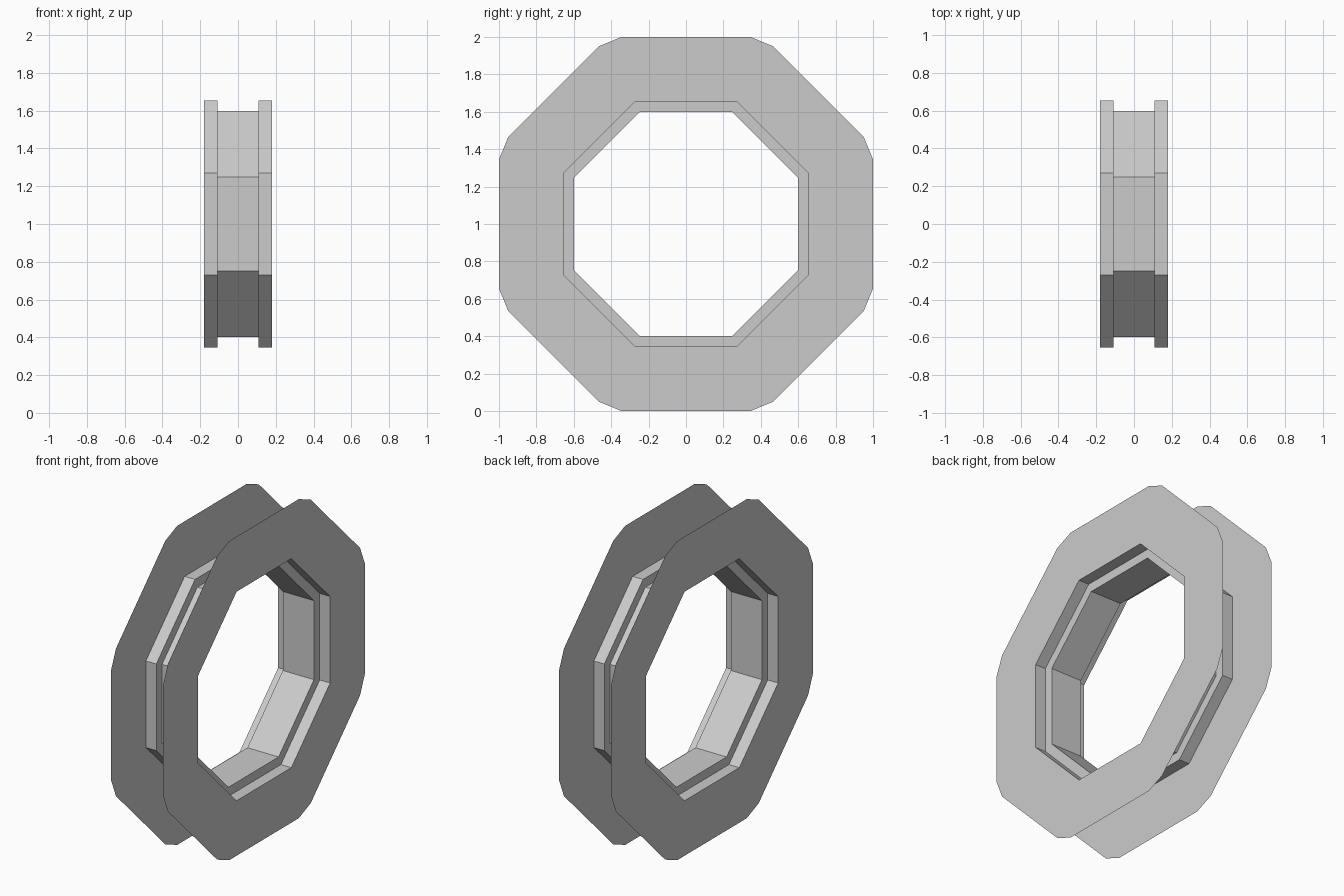
import bpy, bmesh, math

if "Cube" in bpy.data.objects:
    bpy.data.objects.remove(bpy.data.objects["Cube"])

PLATE_X, STEP_X = 0.18, 0.108          # flange plane, end of the stepped rim
R_OUT, R_RIM, R_TUBE = 1.0, 0.655, 0.598  # octagon apothems
CUT = 0.069                            # corner chamfer along each side
T = math.tan(math.pi / 8)


def side_point(x, apothem, side, along):
    """Point on one octagon side, 'along' measured from the side's middle."""
    a = side * math.pi / 4
    return (x, apothem * math.cos(a) - along * math.sin(a),
            1 + apothem * math.sin(a) + along * math.cos(a))


def corner(x, apothem, i):
    return side_point(x, apothem, i % 8, apothem * T)


def finish(name, bm):
    bmesh.ops.remove_doubles(bm, verts=bm.verts, dist=1e-4)
    bmesh.ops.recalc_face_normals(bm, faces=bm.faces)
    mesh = bpy.data.meshes.new(name)
    bm.to_mesh(mesh)
    bm.free()
    bpy.context.collection.objects.link(bpy.data.objects.new(name, mesh))


def face(bm, points):
    bm.faces.new([bm.verts.new(p) for p in points])


# Thin flat flanges: octagon with chamfered corners and an octagonal hole
half = R_OUT * T - CUT
for name, x in (("left_flange", -PLATE_X), ("right_flange", PLATE_X)):
    bm = bmesh.new()
    for i in range(8):
        face(bm, [corner(x, R_RIM, i - 1), side_point(x, R_OUT, i, -half),
                  side_point(x, R_OUT, i, half), corner(x, R_RIM, i)])
        face(bm, [corner(x, R_RIM, i), side_point(x, R_OUT, i, half),
                  side_point(x, R_OUT, i + 1, -half)])
    finish(name, bm)

# Stepped octagonal hub between the flanges: rim, step, tube, step, rim
profile = [(-PLATE_X, R_RIM), (-STEP_X, R_RIM), (-STEP_X, R_TUBE),
           (STEP_X, R_TUBE), (STEP_X, R_RIM), (PLATE_X, R_RIM)]
bm = bmesh.new()
for (x0, r0), (x1, r1) in zip(profile, profile[1:]):
    for i in range(8):
        face(bm, [corner(x0, r0, i), corner(x1, r1, i),
                  corner(x1, r1, i + 1), corner(x0, r0, i + 1)])
finish("stepped_hub", bm)
